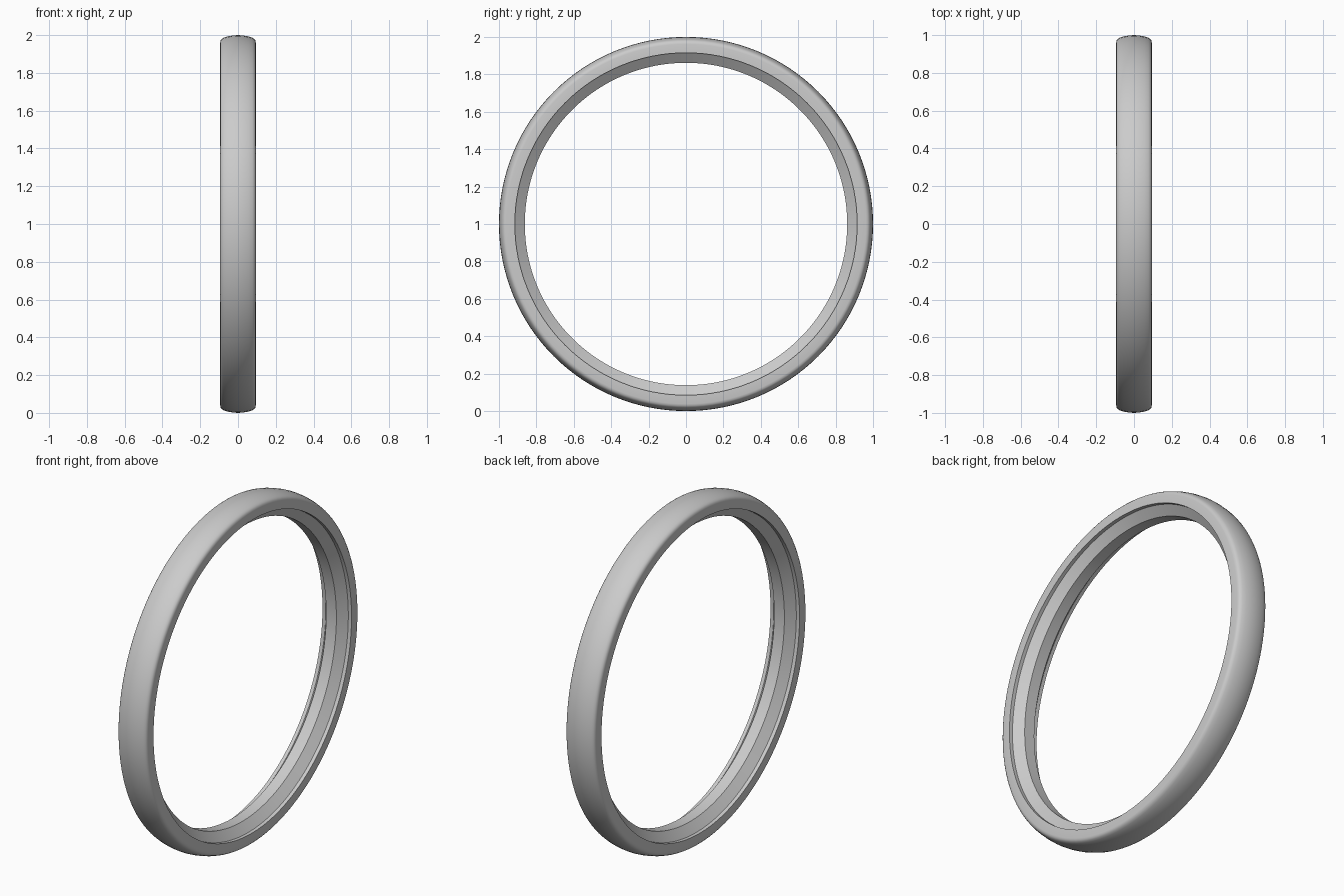
import bpy, bmesh, math
from mathutils import Vector, Matrix

cube = bpy.data.objects.get("Cube")
if cube:
    bpy.data.objects.remove(cube)

SEGMENTS = 128

# Plain grey material
grey = bpy.data.materials.new("plain grey")
grey.use_nodes = True
colour = (0.6, 0.6, 0.6, 1)
grey.diffuse_color = colour
grey.node_tree.nodes["Principled BSDF"].inputs["Base Color"].default_value = colour

# Half of the cross-section (offset along the axle, radius), bore to crown
half = [(0.033, 0.862), (0.073, 0.915), (0.094, 0.915), (0.094, 0.962),
        (0.092, 0.972), (0.086, 0.980), (0.076, 0.986), (0.055, 0.993),
        (0.028, 0.998), (0, 1)]
section = half + [(-x, r) for x, r in reversed(half[:-1])]

# Ring: the closed section is swept around the x axis
bm = bmesh.new()
rings = []
for i in range(SEGMENTS):
    turn = Matrix.Rotation(math.tau * i / SEGMENTS, 3, 'X')
    rings.append([bm.verts.new(turn @ Vector((x, 0, r)) + Vector((0, 0, 1)))
                  for x, r in section])
n = len(section)
for i in range(SEGMENTS):
    a, b = rings[i], rings[(i + 1) % SEGMENTS]
    for j in range(n):
        k = (j + 1) % n
        bm.faces.new((a[j], a[k], b[k], b[j]))
bmesh.ops.recalc_face_normals(bm, faces=bm.faces)
mesh = bpy.data.meshes.new("ring")
bm.to_mesh(mesh)
bm.free()
mesh.materials.append(grey)

ring = bpy.data.objects.new("ring", mesh)
bpy.context.collection.objects.link(ring)
bpy.context.view_layer.objects.active = ring
ring.select_set(True)
bpy.ops.object.shade_smooth_by_angle(angle=math.radians(30))
